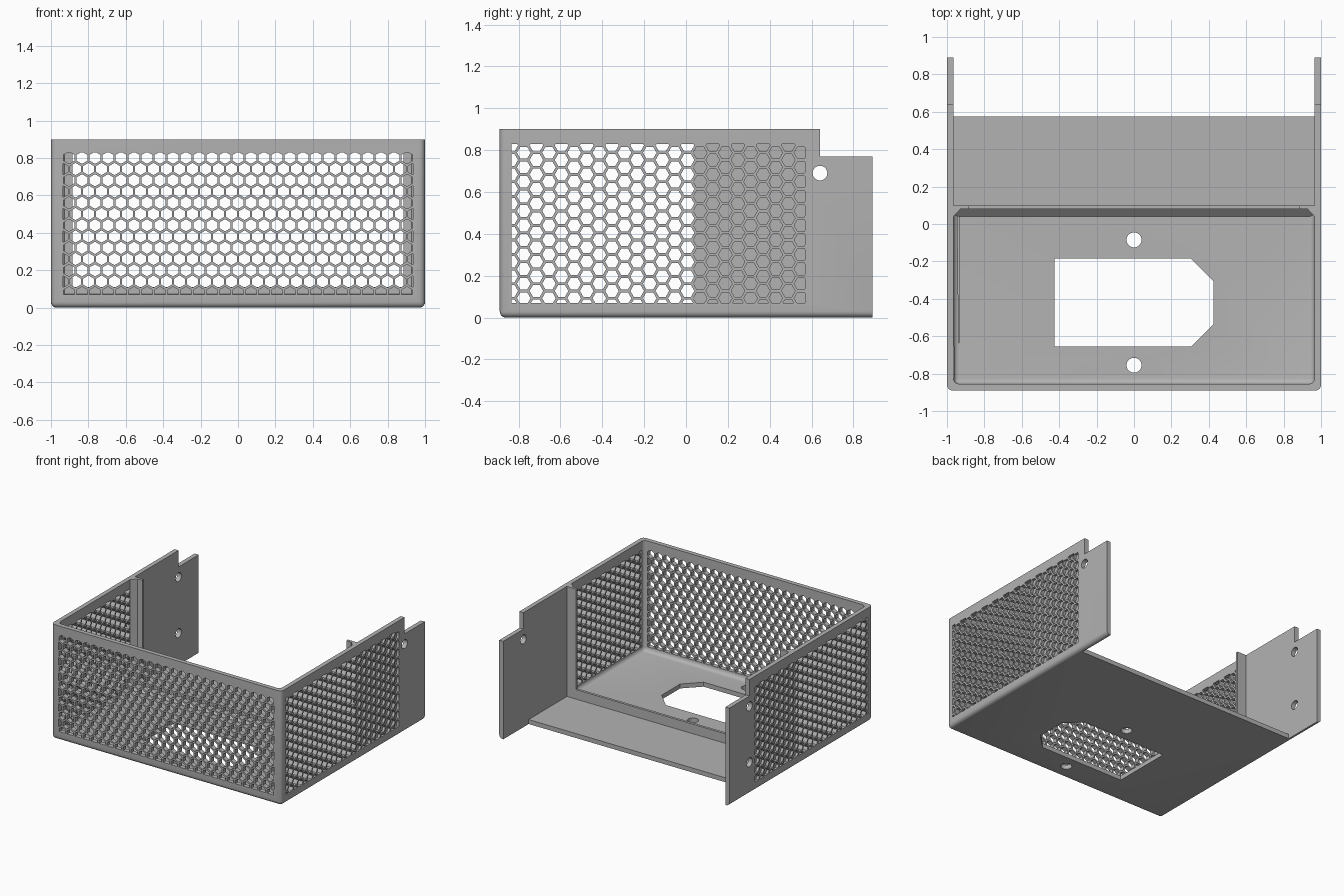
import bpy
import bmesh
from math import cos, sin, pi
from mathutils import Vector

old = bpy.data.objects.get("Cube")
if old:
    bpy.data.objects.remove(old, do_unlink=True)

grey = bpy.data.materials.new("plain grey")
grey.use_nodes = True
colour = (0.45, 0.45, 0.45, 1)
grey.diffuse_color = colour
grey.node_tree.nodes["Principled BSDF"].inputs["Base Color"].default_value = colour

# Ways to place a flat outline (u, v) with depth w
ALONG_X = lambda u, v, w: (w, u, v)
ALONG_Y = lambda u, v, w: (u, w, v)
ALONG_Z = lambda u, v, w: (u, v, w)

WALL = 0.035
INNER = 1 - WALL
BACK = 0.89
TOP = 0.9


def make_object(name, bm):
    bmesh.ops.recalc_face_normals(bm, faces=bm.faces)
    mesh = bpy.data.meshes.new(name)
    bm.to_mesh(mesh)
    bm.free()
    obj = bpy.data.objects.new(name, mesh)
    bpy.context.collection.objects.link(obj)
    mesh.materials.append(grey)
    return obj


def add_prism(bm, outline, w0, w1, place):
    low = [bm.verts.new(place(u, v, w0)) for u, v in outline]
    high = [bm.verts.new(place(u, v, w1)) for u, v in outline]
    bm.faces.new(low)
    bm.faces.new(high[::-1])
    for i in range(len(low)):
        j = (i + 1) % len(low)
        bm.faces.new((low[i], high[i], high[j], low[j]))


def prism(name, outline, w0, w1, place):
    bm = bmesh.new()
    add_prism(bm, outline, w0, w1, place)
    return make_object(name, bm)


def rect(u0, u1, v0, v1):
    return [(u0, v0), (u1, v0), (u1, v1), (u0, v1)]


def ring(u, v, radius, sides, turn=0):
    return [(u + radius * cos(2 * pi * i / sides + turn),
             v + radius * sin(2 * pi * i / sides + turn)) for i in range(sides)]


def tray(name, half, y0, y1, z0, z1, radius):
    """Box rounded along its lower sides, lower front and front corners."""
    bm = bmesh.new()
    add_prism(bm, rect(-half, half, y0, y1), z0, z1, ALONG_Z)
    edges = []
    for e in bm.edges:
        a, b = (v.co for v in e.verts)
        low = max(a.z, b.z) < z0 + 1e-4 and min(a.y, b.y) < y1 - 1e-4
        corner = max(a.y, b.y) < y0 + 1e-4 and abs(a.z - b.z) > 1e-4
        if low or corner:
            edges.append(e)
    bmesh.ops.bevel(bm, geom=edges, offset=radius, segments=5,
                    profile=0.5, affect='EDGES')
    return make_object(name, bm)


def hex_cutter(name, centres, turn, limits, depths, place):
    """Hexagons trimmed to a rectangle, then given depth."""
    u0, u1, v0, v1 = limits
    flat = bmesh.new()
    for u, v in centres:
        flat.faces.new([flat.verts.new((a, b, 0))
                        for a, b in ring(u, v, 0.0325, 6, turn)])
    for co, no in (((u0, 0, 0), (-1, 0, 0)), ((u1, 0, 0), (1, 0, 0)),
                   ((0, v0, 0), (0, -1, 0)), ((0, v1, 0), (0, 1, 0))):
        bmesh.ops.bisect_plane(flat, geom=flat.verts[:] + flat.edges[:] + flat.faces[:],
                               plane_co=Vector(co), plane_no=Vector(no), clear_outer=True)
    bm = bmesh.new()
    for face in flat.faces:
        outline = [(v.co.x, v.co.y) for v in face.verts]
        for w0, w1 in depths:
            add_prism(bm, outline, w0, w1, place)
    flat.free()
    return make_object(name, bm)


def cut(target, cutter):
    mod = target.modifiers.new("cut", 'BOOLEAN')
    mod.operation = 'DIFFERENCE'
    mod.solver = 'EXACT'
    mod.object = cutter
    bpy.context.view_layer.objects.active = target
    bpy.ops.object.modifier_apply(modifier=mod.name)
    bpy.data.objects.remove(cutter, do_unlink=True)


# Open case: rounded outside, hollow inside, floor stopping short of the back
case = tray("case", 1, -BACK, BACK, 0, TOP, 0.03)
cut(case, tray("front_hollow", INNER, -BACK + WALL, 0.07, WALL, 2, 0.03))
cut(case, prism("back_hollow", rect(-INNER, INNER, 0.06, 2), WALL, 2, ALONG_Z))
cut(case, prism("floor_end", rect(-INNER, INNER, 0.575, 2), -1, 1, ALONG_Z))

# Stepped upper back corners
cut(case, prism("corner_step", rect(0.64, 2, 0.77, 2), -2, 2, ALONG_X))

# Screw holes: one in the left wall, two in the right wall
cut(case, prism("upper_hole", ring(0.64, 0.69, 0.035, 32), -2, 2, ALONG_X))
cut(case, prism("lower_hole", ring(0.64, 0.25, 0.035, 32), -2, 0, ALONG_X))

# Socket opening and its screw holes in the floor
socket = [(-0.425, -0.655), (0.305, -0.655), (0.425, -0.535),
          (0.425, -0.305), (0.305, -0.185), (-0.425, -0.185)]
cut(case, prism("socket_opening", socket, -1, 1, ALONG_Z))
for y in (-0.085, -0.755):
    cut(case, prism("socket_hole", ring(0, y, 0.04, 32), -1, 1, ALONG_Z))

# Honeycomb vents in the front and side walls
PITCH = 0.0695
STEP = PITCH * sin(pi / 3)
MID = 0.44
front = [((n + 0.5 * (k % 2)) * PITCH, MID + k * STEP)
         for k in range(-6, 7) for n in range(-14, 14)]
side = [(-0.775 + j * STEP, MID + (n + 0.5 * (j % 2)) * PITCH)
        for j in range(-1, 23) for n in range(-6, 7)]
cut(case, hex_cutter("front_vents", front, pi / 6, (-0.935, 0.935, 0.07, 0.83),
                     [(-1, -0.8)], ALONG_Y))
cut(case, hex_cutter("side_vents", side, 0, (-0.833, 0.04, 0.07, 0.828),
                     [(-1.1, -0.9), (0.9, 1.1)], ALONG_X))
# Rear part of the side pattern is only a shallow recess
cut(case, hex_cutter("side_recesses", side, 0, (0.03, 0.57, 0.07, 0.828),
                     [(-1.1, -0.98), (0.98, 1.1)], ALONG_X))

# Inner frame: flat U-shaped flange with a sloped brace in front of it
F, SILL = 0.885, 0.11
flange = [(-INNER, WALL), (INNER, WALL), (INNER, TOP), (F, TOP),
          (F, SILL), (-F, SILL), (-F, TOP), (-INNER, TOP)]
parts = [case, prism("inner_flange", flange, 0.08, 0.1, ALONG_Y)]
for label, s in (("left", 1), ("right", -1)):
    brace = [(s * INNER, 0.04), (s * (INNER - 0.037), 0.08), (s * INNER, 0.08)]
    parts.append(prism(label + "_brace", brace, WALL, TOP, ALONG_Z))
brace = [(0.04, WALL), (0.08, WALL + 0.037), (0.08, WALL)]
parts.append(prism("floor_brace", brace, -INNER, INNER, ALONG_X))

# Smooth rounded edges while keeping corners crisp
bpy.ops.object.select_all(action='DESELECT')
for obj in parts:
    obj.select_set(True)
bpy.context.view_layer.objects.active = case
bpy.ops.object.shade_smooth_by_angle()
